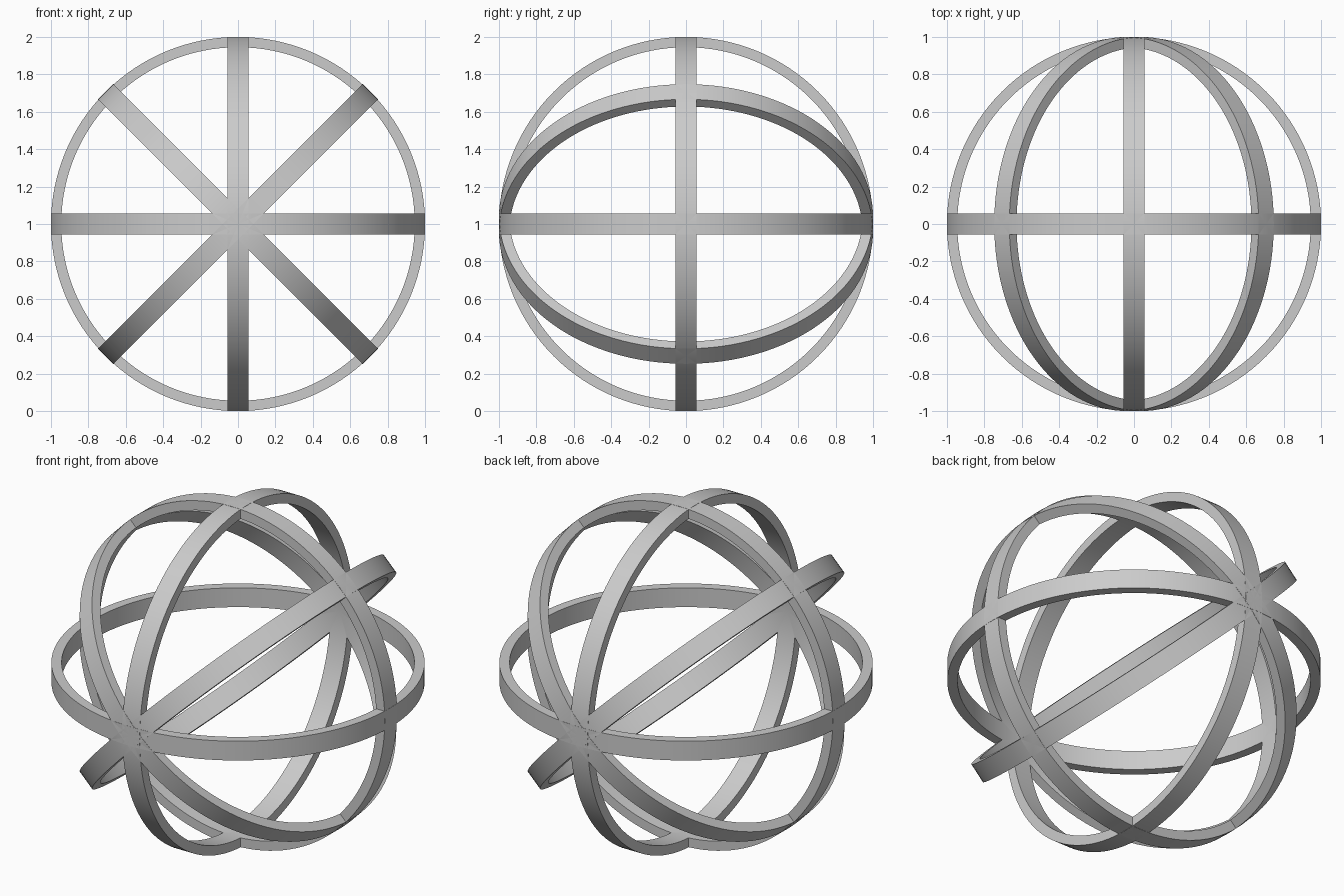
import bpy, bmesh
from math import radians, cos, sin, tau
from mathutils import Matrix

if "Cube" in bpy.data.objects:
    bpy.data.objects.remove(bpy.data.objects["Cube"])

OUTER, INNER, HALF_W, SEGMENTS = 1.0, 0.945, 0.057, 128
CENTRE = Matrix.Translation((0, 0, 1))


def make_ring(name, angle, axis):
    """Flat band with a rectangular section, turned about one axis."""
    bm = bmesh.new()
    section = [(OUTER, -HALF_W), (OUTER, HALF_W), (INNER, HALF_W), (INNER, -HALF_W)]
    loops = []
    for i in range(SEGMENTS):
        a = tau * i / SEGMENTS
        loops.append([bm.verts.new((r * cos(a), r * sin(a), z)) for r, z in section])
    for i, here in enumerate(loops):
        nxt = loops[(i + 1) % SEGMENTS]
        for j in range(4):
            k = (j + 1) % 4
            bm.faces.new((here[j], nxt[j], nxt[k], here[k]))
    bmesh.ops.recalc_face_normals(bm, faces=bm.faces)
    bm.transform(CENTRE @ Matrix.Rotation(radians(angle), 4, axis))
    mesh = bpy.data.meshes.new(name)
    bm.to_mesh(mesh)
    bm.free()
    ob = bpy.data.objects.new(name, mesh)
    bpy.context.collection.objects.link(ob)
    bpy.ops.object.select_all(action='DESELECT')
    ob.select_set(True)
    bpy.context.view_layer.objects.active = ob
    bpy.ops.object.shade_smooth_by_angle(angle=radians(30))


# Four rings sharing the front-to-back axis
make_ring("equator_ring", 0, 'Y')
make_ring("tilted_ring_left", 45, 'Y')
make_ring("side_meridian_ring", 90, 'Y')
make_ring("tilted_ring_right", 135, 'Y')
# Ring facing the front
make_ring("front_meridian_ring", 90, 'X')
